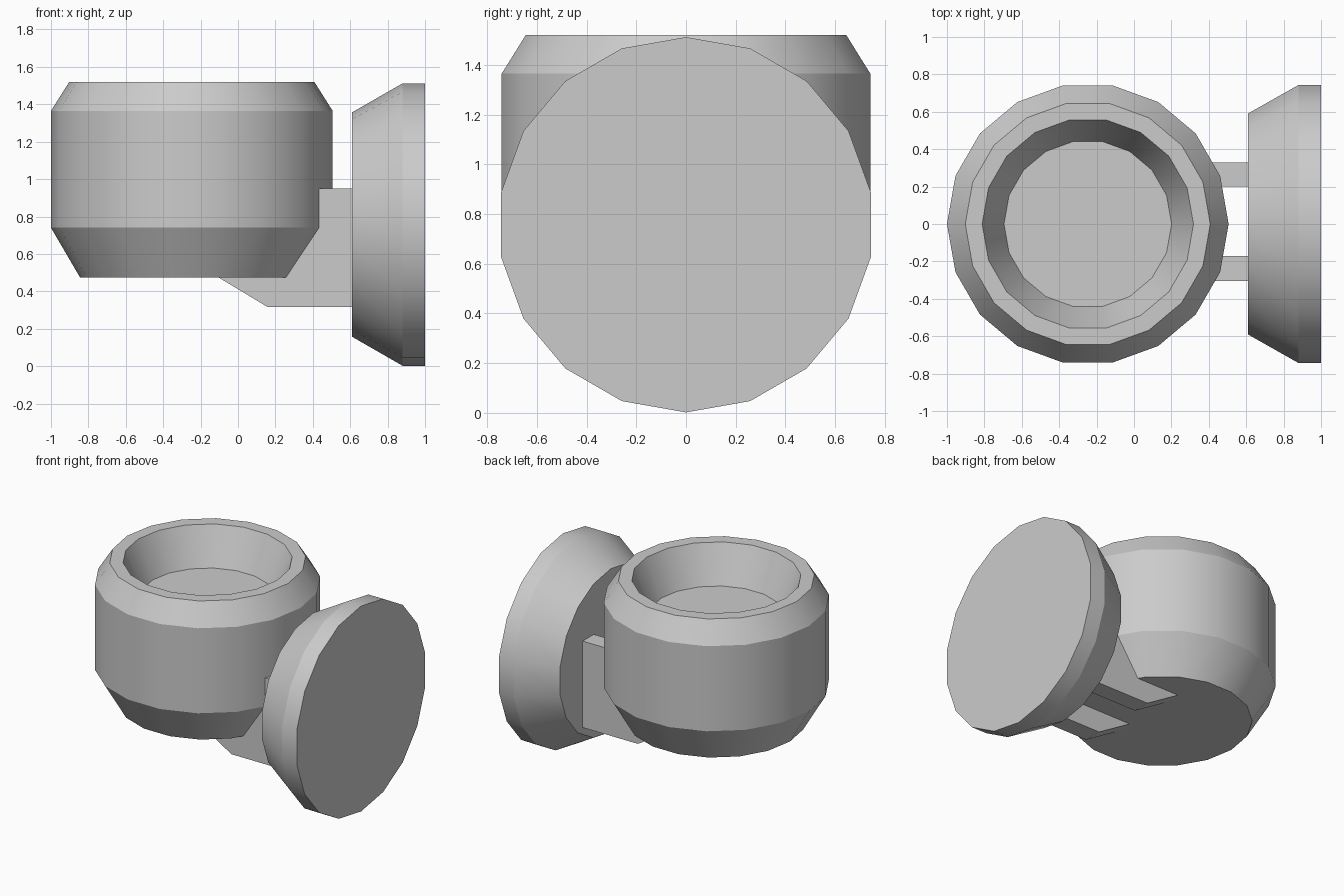
import bpy, bmesh
from math import radians
from mathutils import Matrix, Vector

if "Cube" in bpy.data.objects:
    bpy.data.objects.remove(bpy.data.objects["Cube"])

SIDES = 18


def finish(name, bm, matrix=Matrix()):
    bmesh.ops.remove_doubles(bm, verts=bm.verts, dist=1e-4)
    bmesh.ops.recalc_face_normals(bm, faces=bm.faces)
    mesh = bpy.data.meshes.new(name)
    bm.to_mesh(mesh)
    bm.free()
    mesh.transform(matrix)
    obj = bpy.data.objects.new(name, mesh)
    bpy.context.collection.objects.link(obj)
    bpy.ops.object.select_all(action='DESELECT')
    obj.select_set(True)
    bpy.context.view_layer.objects.active = obj
    bpy.ops.object.shade_smooth_by_angle(angle=radians(25))
    return obj


def lathe(name, profile, matrix):
    """Stack of (radius, height) rings around z, capped at both ends."""
    bm = bmesh.new()
    rings = []
    for r, h in profile:
        rings.append([bm.verts.new(Matrix.Rotation(radians(360 / SIDES * i), 3, 'Z') @ Vector((r, 0, h)))
                      for i in range(SIDES)])
    for a, b in zip(rings, rings[1:]):
        for i in range(SIDES):
            j = (i + 1) % SIDES
            bm.faces.new((a[i], a[j], b[j], b[i]))
    bm.faces.new(rings[0])
    bm.faces.new(rings[-1])
    return finish(name, bm, matrix)


def bracket(name, profile, y0, y1):
    """Side profile in x, z extruded along y."""
    bm = bmesh.new()
    face = bm.faces.new([bm.verts.new((x, y0, z)) for x, z in profile])
    ext = bmesh.ops.extrude_face_region(bm, geom=[face])
    verts = [g for g in ext['geom'] if isinstance(g, bmesh.types.BMVert)]
    bmesh.ops.translate(bm, verts=verts, vec=(0, y1 - y0, 0))
    return finish(name, bm)


# Chamfered cup with a shallow tapered recess
lathe("cup", [(0.598, 0.475), (0.753, 0.74), (0.753, 1.365), (0.655, 1.52),
              (0.565, 1.52), (0.448, 1.25)],
      Matrix.Translation((-0.247, 0, 0)))

# Round mounting plate facing +x
lathe("mounting_plate", [(0.60, 0.61), (0.755, 0.88), (0.755, 1.0)],
      Matrix.Translation((0, 0, 0.757)) @ Matrix.Rotation(radians(90), 4, 'Y'))

# Pair of brackets joining plate and cup
side = [(0.61, 0.315), (0.16, 0.315), (-0.105, 0.475), (0.25, 0.95), (0.61, 0.95)]
bracket("front_bracket", side, -0.305, -0.17)
bracket("back_bracket", side, 0.20, 0.33)
